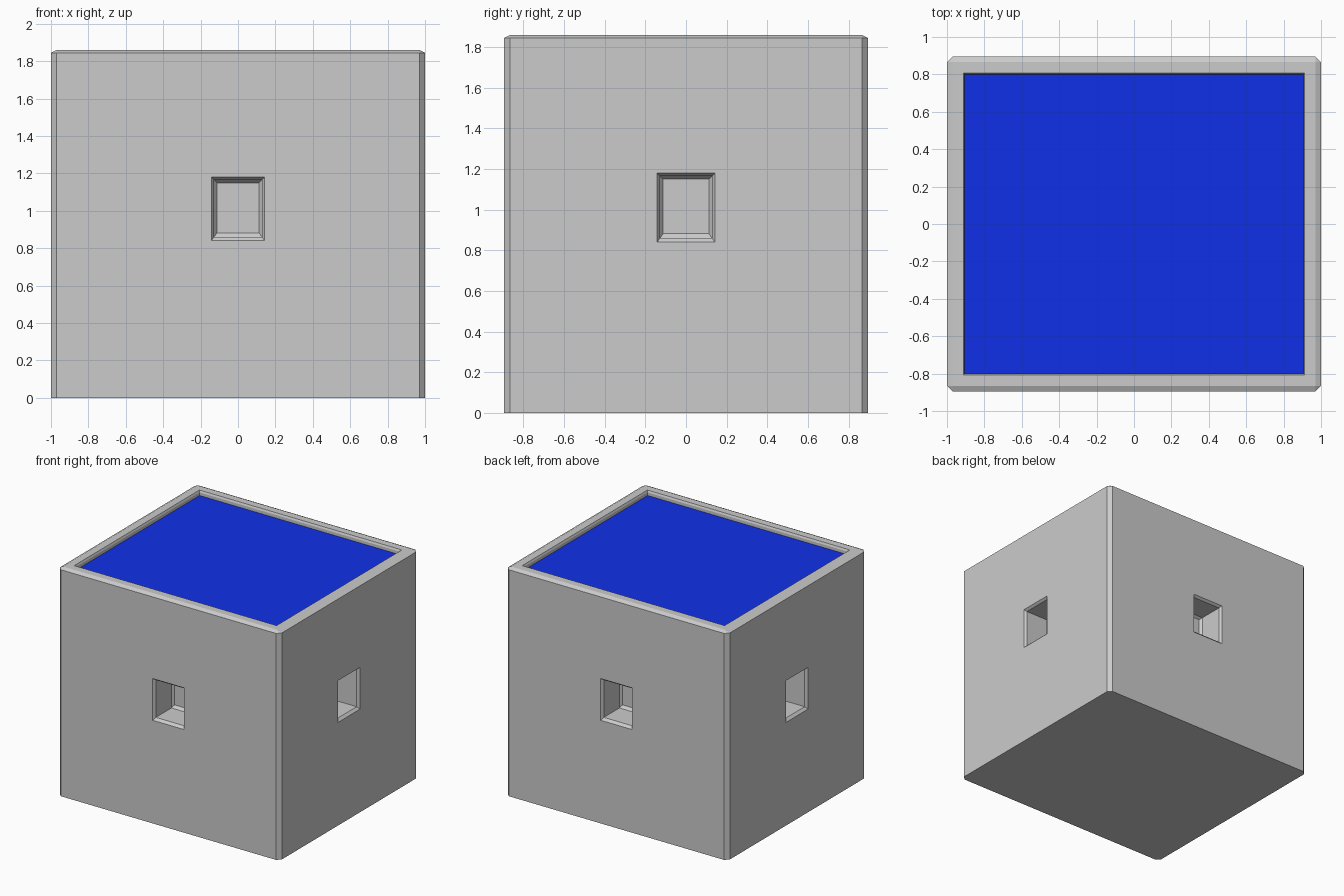
import bpy, bmesh
from mathutils import Matrix, Vector
from math import pi

if "Cube" in bpy.data.objects:
    bpy.data.objects.remove(bpy.data.objects["Cube"])

HX, HY, H = 1.0, 0.895, 1.86   # half width, half depth, height
BEV = 0.03                     # outer edge chamfer


def ring(hx, hy, z, cut=0.0):
    """Rectangle with clipped corners; cut = 0 collapses to four points."""
    pts = []
    for sx, sy in ((1, 1), (-1, 1), (-1, -1), (1, -1)):
        pair = [(sx * hx, sy * (hy - cut), z), (sx * (hx - cut), sy * hy, z)]
        pts += pair if sx * sy > 0 else pair[::-1]
    return [Vector(p) for p in pts]


def loft(bm, rings):
    """Skin a list of equal-length rings and cap both ends."""
    rows = [[bm.verts.new(p) for p in r] for r in rings]
    n = len(rows[0])
    for a, b in zip(rows, rows[1:]):
        for i in range(n):
            j = (i + 1) % n
            bm.faces.new((a[i], a[j], b[j], b[i]))
    bm.faces.new(rows[0][::-1])
    bm.faces.new(rows[-1])


def finish(name, bm):
    bmesh.ops.remove_doubles(bm, verts=bm.verts, dist=1e-5)
    bmesh.ops.recalc_face_normals(bm, faces=bm.faces)
    me = bpy.data.meshes.new(name)
    bm.to_mesh(me)
    bm.free()
    ob = bpy.data.objects.new(name, me)
    bpy.context.collection.objects.link(ob)
    return ob


# Main block: chamfered corners, raised rim and shallow roof pocket
bm = bmesh.new()
loft(bm, [ring(HX, HY, 0, BEV),
          ring(HX, HY, H - 0.015, BEV),
          ring(HX - BEV, HY - BEV, H),
          ring(0.912, 0.806, H),
          ring(0.905, 0.799, H - 0.015),
          ring(0.905, 0.799, H - 0.045)])
block = finish("block", bm)

# Window recesses: chamfered mouth, straight tunnel, chamfered back panel
STEPS = ((-0.05, 0.142, 0.84, 1.18), (0.0, 0.142, 0.84, 1.18),
         (0.02, 0.128, 0.86, 1.165), (0.22, 0.128, 0.86, 1.165),
         (0.24, 0.112, 0.882, 1.15))
bm = bmesh.new()
for k in range(4):
    reach = HY if k % 2 == 0 else HX
    rot = Matrix.Rotation(k * pi / 2, 3, 'Z')
    loft(bm, [[rot @ Vector((x, d - reach, z))
               for x, z in ((-w, lo), (w, lo), (w, hi), (-w, hi))]
              for d, w, lo, hi in STEPS])
cutter = finish("window_cutter", bm)
cutter.hide_render = True
cutter.hide_viewport = True
cutter.display_type = 'WIRE'
mod = block.modifiers.new("windows", 'BOOLEAN')
mod.operation = 'DIFFERENCE'
mod.solver = 'EXACT'
mod.object = cutter

# Blue roof panel sitting in the pocket
bm = bmesh.new()
bm.faces.new([bm.verts.new((x, y, H - 0.04)) for x, y in
              ((-0.905, -0.799), (0.905, -0.799), (0.905, 0.799), (-0.905, 0.799))])
panel = finish("roof_panel", bm)
if panel.data.polygons[0].normal.z < 0:
    panel.data.flip_normals()
blue = bpy.data.materials.new("blue")
blue.diffuse_color = (0.005, 0.03, 0.8, 1)
blue.use_nodes = True
blue.node_tree.nodes["Principled BSDF"].inputs["Base Color"].default_value = blue.diffuse_color
panel.data.materials.append(blue)
